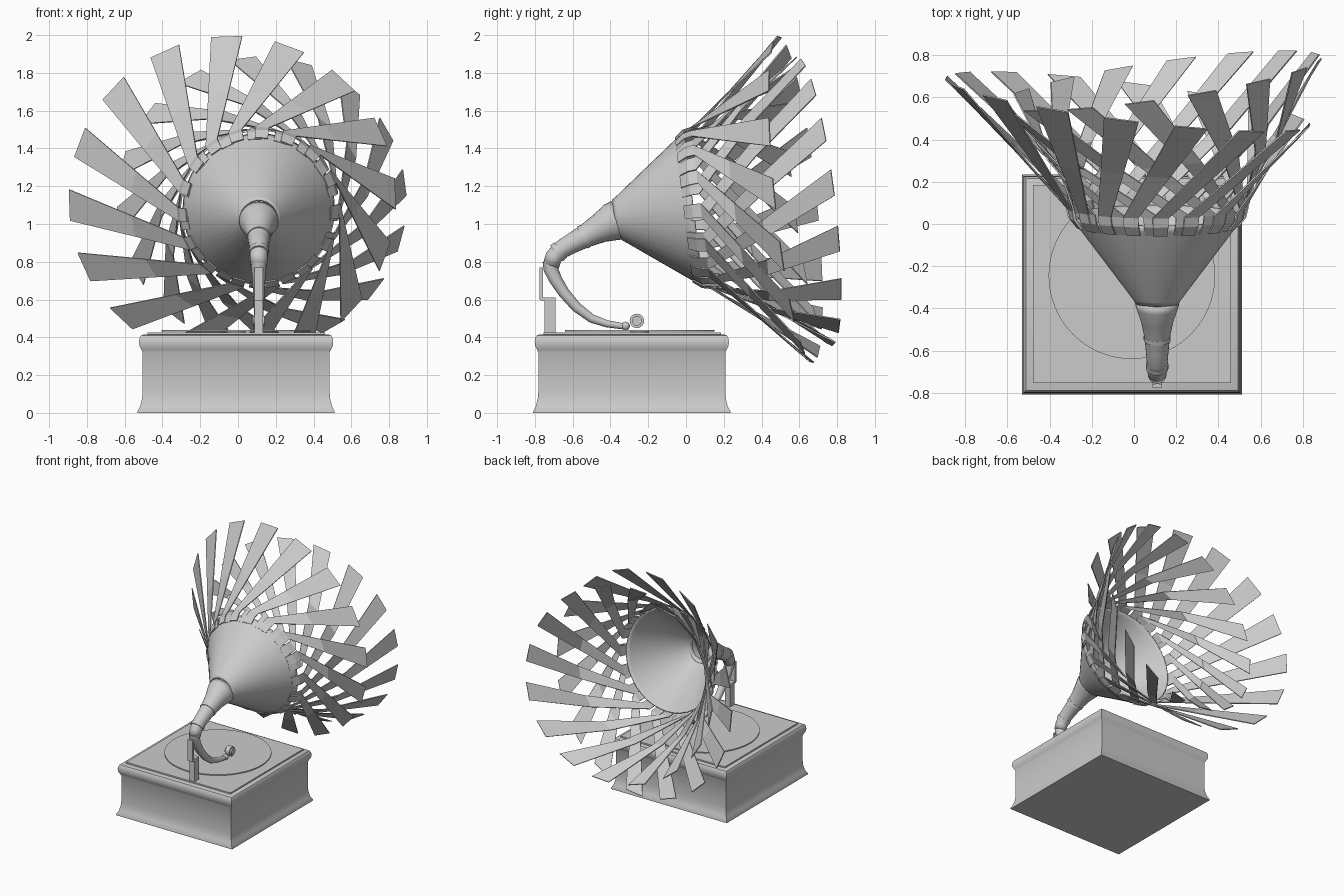
import bpy, bmesh
from math import sin, cos, radians, pi
from mathutils import Vector

if "Cube" in bpy.data.objects:
    bpy.data.objects.remove(bpy.data.objects["Cube"], do_unlink=True)

grey = bpy.data.materials.new("light grey")
grey.use_nodes = True
grey.diffuse_color = (0.6, 0.6, 0.6, 1)
grey.node_tree.nodes["Principled BSDF"].inputs["Base Color"].default_value = (0.6, 0.6, 0.6, 1)

X = 0.11                      # plane of the horn and arm
BASE = Vector((-0.01, -0.287, 0))


def finish(name, bm, smooth=True, thickness=0):
    bmesh.ops.recalc_face_normals(bm, faces=bm.faces)
    me = bpy.data.meshes.new(name)
    bm.to_mesh(me)
    bm.free()
    me.materials.append(grey)
    ob = bpy.data.objects.new(name, me)
    bpy.context.collection.objects.link(ob)
    if thickness:
        mod = ob.modifiers.new("Thickness", "SOLIDIFY")
        mod.thickness, mod.offset = thickness, 0
    if smooth:
        bpy.ops.object.select_all(action="DESELECT")
        ob.select_set(True)
        bpy.context.view_layer.objects.active = ob
        bpy.ops.object.shade_smooth_by_angle(angle=radians(35))
    return ob


def loft(bm, rings, caps=True):
    loops = [[bm.verts.new(p) for p in ring] for ring in rings]
    n = len(loops[0])
    for a, b in zip(loops, loops[1:]):
        for i in range(n):
            j = (i + 1) % n
            bm.faces.new((a[i], a[j], b[j], b[i]))
    if caps:
        bm.faces.new(loops[0])
        bm.faces.new(loops[-1])


def sweep(name, path, seg=32, caps=True, thickness=0):
    """Round tube through (y, z, radius) stations in the plane x = X."""
    bm, rings = bmesh.new(), []
    for i, (y, z, r) in enumerate(path):
        a, b = path[max(i - 1, 0)], path[min(i + 1, len(path) - 1)]
        t = Vector((0, b[0] - a[0], b[1] - a[1])).normalized()
        up = Vector((0, -t.z, t.y))
        side = Vector((1, 0, 0))
        rings.append([Vector((X, y, z)) + r * (cos(k * 2 * pi / seg) * side + sin(k * 2 * pi / seg) * up)
                      for k in range(seg)])
    loft(bm, rings, caps)
    return finish(name, bm, True, thickness)


def box(name, lo, hi):
    bm = bmesh.new()
    bmesh.ops.create_cube(bm, size=1)
    lo, hi = Vector(lo), Vector(hi)
    for v in bm.verts:
        v.co = (lo + hi) / 2 + v.co * (hi - lo)
    return finish(name, bm, False)


# Moulded square cabinet
profile = [(0.522, 0), (0.522, 0.008), (0.508, 0.035), (0.498, 0.075), (0.495, 0.11), (0.495, 0.32),
           (0.502, 0.335), (0.512, 0.355), (0.514, 0.375), (0.512, 0.395), (0.503, 0.41), (0.49, 0.415)]
bm = bmesh.new()
loft(bm, [[BASE + Vector((sx * h, sy * h, z)) for sx, sy in ((-1, -1), (1, -1), (1, 1), (-1, 1))]
          for h, z in profile])
finish("cabinet", bm)
box("cabinet_lid", (-0.48, -0.755, 0.41), (0.46, 0.185, 0.426))

# Turntable
bm = bmesh.new()
loft(bm, [[Vector((-0.01 + 0.395 * cos(k * pi / 32), -0.245 + 0.395 * sin(k * pi / 32), z)) for k in range(64)]
          for z in (0.431, 0.439)])
finish("turntable", bm)
bm = bmesh.new()
loft(bm, [[Vector((-0.01 + 0.05 * cos(k * pi / 8), -0.245 + 0.05 * sin(k * pi / 8), z)) for k in range(16)]
          for z in (0.42, 0.435)])
finish("turntable_hub", bm)

# Support post
box("post_foot", (X - 0.022, -0.75, 0.42), (X + 0.022, -0.69, 0.605))
box("post_step", (X - 0.022, -0.77, 0.595), (X + 0.022, -0.69, 0.61))
box("post_plate", (X - 0.022, -0.775, 0.6), (X + 0.022, -0.758, 0.77))

# Neck, collars and tone arm
sweep("horn_neck", [(-0.36, 1.02, 0.105), (-0.39, 1.01, 0.1), (-0.46, 0.975, 0.075), (-0.54, 0.932, 0.058),
                    (-0.6, 0.9, 0.052), (-0.66, 0.865, 0.047), (-0.7, 0.825, 0.044), (-0.715, 0.78, 0.042)],
      24, False, 0.004)
sweep("neck_collar", [(-0.53, 0.937, 0.064), (-0.55, 0.927, 0.064)], 24)
sweep("elbow_collar", [(-0.665, 0.862, 0.053), (-0.685, 0.845, 0.053)], 24)
sweep("tone_arm", [(-0.717, 0.8, 0.042), (-0.715, 0.76, 0.039), (-0.69, 0.705, 0.034), (-0.645, 0.635, 0.03),
                   (-0.58, 0.56, 0.027), (-0.5, 0.5, 0.023), (-0.42, 0.472, 0.019), (-0.33, 0.458, 0.016)], 20)
bm = bmesh.new()
bmesh.ops.create_uvsphere(bm, u_segments=16, v_segments=10, radius=0.023)
bmesh.ops.translate(bm, verts=bm.verts, vec=(X, -0.32, 0.46))
finish("arm_joint", bm)
for name, r, w in (("sound_box", 0.038, 0.018), ("sound_box_cap", 0.026, 0.03)):
    bm = bmesh.new()
    loft(bm, [[Vector((X + s * w, -0.26 + r * cos(k * pi / 12), 0.487 + r * sin(k * pi / 12)))
               for k in range(24)] for s in (-1, 1)])
    finish(name, bm)

# Horn cone
RIM, TILT = Vector((X, 0.04, 1.08)), radians(7)
AXIS = Vector((0, cos(TILT), sin(TILT)))
UP = Vector((0, -sin(TILT), cos(TILT)))
stations = [(-0.42, 0.098), (-0.4, 0.11), (-0.03, 0.388), (0, 0.4)]
sweep("horn_cone", [((RIM + d * AXIS).y, (RIM + d * AXIS).z, r) for d, r in stations], 40, False, 0.008)


def rim_point(a, r, d):
    return RIM + d * AXIS + r * (cos(a) * Vector((1, 0, 0)) + sin(a) * UP)


def blade_layer(name, count, phase, lean, bend, centre, radius, depth, tilt_x, widths, lift):
    """Flared blades, hooked over the rim and leaning around the horn; bend pushes the middle outward."""
    bm = bmesh.new()
    for k in range(count):
        t = radians(phase) + k * 2 * pi / count
        b = t + radians(lean + 10 * cos(t))
        half = widths[0] / 2 / 0.4
        rows = [[rim_point(b + s * half, r + lift, d) for s in (-1, 1)]
                for r, d in ((0.367, -0.05), (0.402, -0.005), (0.412, 0.04))]
        tip = [Vector((centre[0] + radius * cos(a), depth + tilt_x * cos(a) - 0.09 * sin(a),
                       centre[1] + radius * sin(a)))
               for a in (t - widths[1] / 2 / radius, t + widths[1] / 2 / radius)]
        mid = [p.lerp(q, 0.45) for p, q in zip(rows[-1], tip)]
        out = (mid[0] + mid[1]) / 2 - RIM
        out.y = 0
        rows += [[p + bend * out.normalized() for p in mid], tip]
        vs = [[bm.verts.new(p) for p in row] for row in rows]
        for p, q in zip(vs, vs[1:]):
            bm.faces.new((p[0], p[1], q[1], q[0]))
    finish(name, bm, False, 0.007)


blade_layer("outer_blades", 16, 92, 34, 0, (-0.03, 1.13), 0.865, 0.58, -0.11, (0.07, 0.165), 0.018)
blade_layer("inner_blades", 16, 75, -62, 0.05, (0.125, 1.12), 0.765, 0.68, 0.11, (0.075, 0.14), 0.011)
